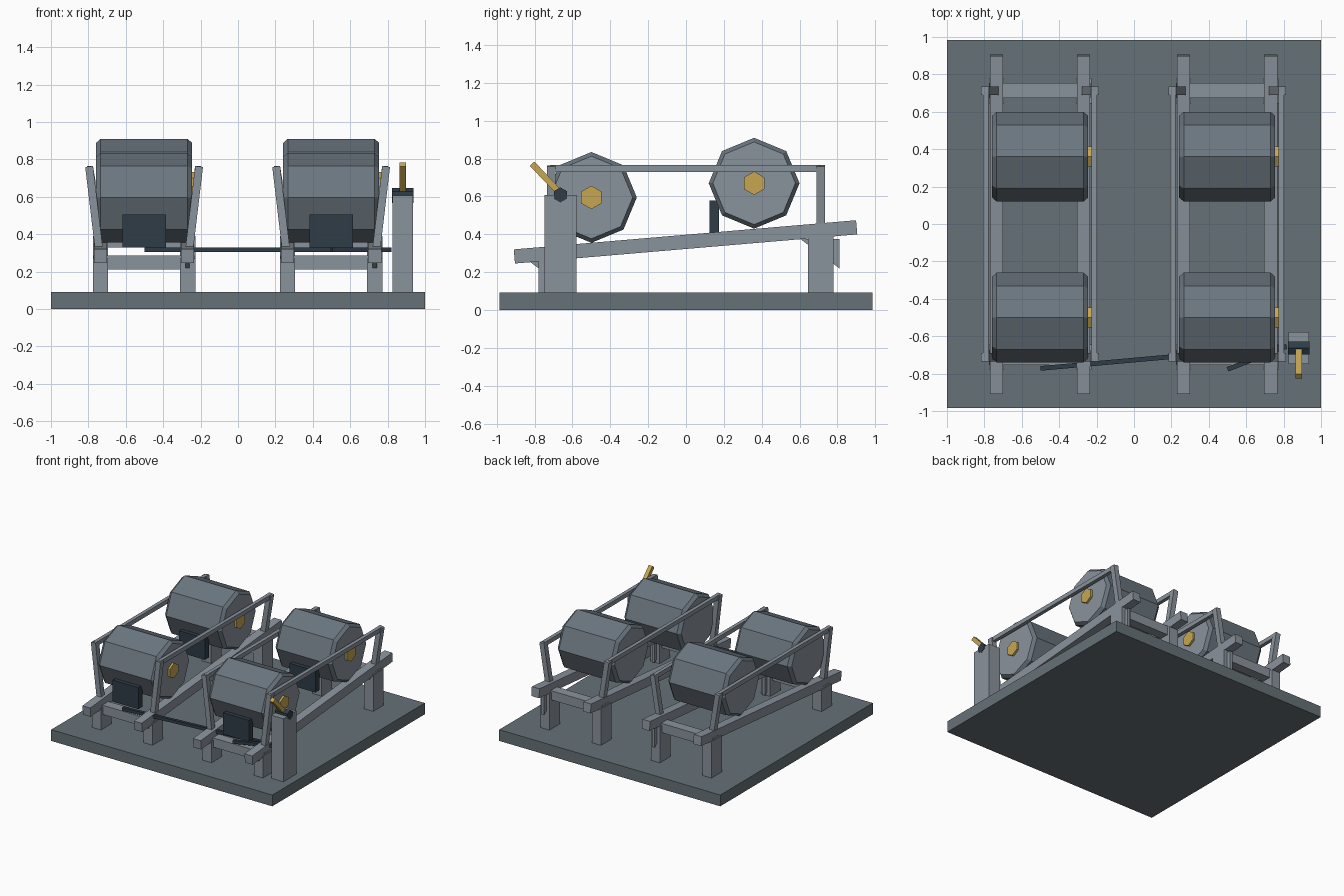
import bpy, bmesh, math
from mathutils import Vector, Matrix

if "Cube" in bpy.data.objects:
    bpy.data.objects.remove(bpy.data.objects["Cube"])


def material(name, *rgb):
    m = bpy.data.materials.new(name)
    lin = [((c / 255 + 0.055) / 1.055) ** 2.4 for c in rgb]
    m.diffuse_color = (*lin, 1)
    m.use_nodes = True
    m.node_tree.nodes["Principled BSDF"].inputs["Base Color"].default_value = m.diffuse_color
    return m


STEEL = material("light steel", 138, 147, 156)
SLATE = material("slate grey", 102, 113, 119)
SHELL = material("drum grey", 107, 118, 127)
DARK = material("dark blue grey", 47, 60, 70)
GOLD = material("brass", 198, 166, 81)


def finish(bm, name, *mats):
    bmesh.ops.recalc_face_normals(bm, faces=bm.faces)
    me = bpy.data.meshes.new(name)
    bm.to_mesh(me)
    bm.free()
    ob = bpy.data.objects.new(name, me)
    bpy.context.collection.objects.link(ob)
    for m in mats:
        me.materials.append(m)
    return ob


def box(name, mat, x0, x1, y0, y1, z0, z1):
    bm = bmesh.new()
    size = (x1 - x0, y1 - y0, z1 - z0)
    mid = ((x0 + x1) / 2, (y0 + y1) / 2, (z0 + z1) / 2)
    bmesh.ops.create_cube(bm, size=1, matrix=Matrix.Translation(mid) @ Matrix.Diagonal((*size, 1)))
    return finish(bm, name, mat)


def bar(name, mat, a, b, width, depth, side):
    """Rectangular bar from a to b; width is measured along the side direction."""
    a, b = Vector(a), Vector(b)
    axis = (b - a).normalized()
    n = axis.cross(Vector(side)).normalized()
    s = n.cross(axis)
    rot = Matrix((s, n, axis)).transposed().to_4x4()
    bm = bmesh.new()
    bmesh.ops.create_cube(bm, size=1, matrix=Matrix.Translation((a + b) / 2) @ rot
                          @ Matrix.Diagonal((width, depth, (b - a).length, 1)))
    return finish(bm, name, mat)


def loft_x(name, mats, profiles):
    """Closed solid through (x, [(y, z), ...]) cross-sections."""
    bm = bmesh.new()
    rings = [[bm.verts.new((x, y, z)) for y, z in pts] for x, pts in profiles]
    n = len(rings[0])
    for r, q in zip(rings, rings[1:]):
        for i in range(n):
            bm.faces.new((r[i], r[(i + 1) % n], q[(i + 1) % n], q[i]))
    for cap in (rings[0], rings[-1]):
        bm.faces.new(cap).material_index = len(mats) - 1
    return finish(bm, name, *mats)


def polygon(n, r, y, z):
    # regular polygon with a corner pointing up
    return [(y + r * math.sin(2 * math.pi * i / n), z + r * math.cos(2 * math.pi * i / n))
            for i in range(n)]


box("base_plate", SLATE, -1, 1, -0.985, 0.985, 0, 0.092)

for cx, tag in ((-0.502, "left"), (0.498, "right")):
    for s in (-1, 1):
        rx = cx + s * 0.233
        # sloping rail
        bar(f"{tag}_rail", STEEL, (rx, -0.907, 0.283), (rx, 0.902, 0.437), 0.07, 0.075, (1, 0, 0))
        # guard rail along the drums
        gx = cx + s * 0.29
        box(f"{tag}_guard_rail", STEEL, gx - 0.015, gx + 0.015, -0.718, 0.712, 0.73, 0.765)
        for y, zr, end in ((-0.712, 0.30, "front"), (0.712, 0.42, "back")):
            # legs and outward-leaning guard uprights
            box(f"{tag}_{end}_leg", STEEL, rx - 0.041, rx + 0.041, y - 0.067, y + 0.067, 0.09, zr - 0.03)
            bar(f"{tag}_{end}_upright", STEEL, (cx + s * 0.242, y, zr + 0.025),
                (cx + s * 0.294, y, 0.762), 0.042, 0.045, (1, 0, 0))

    for y, zr, end in ((-0.715, 0.30, "front"), (0.715, 0.42, "back")):
        # cross beam between the legs
        box(f"{tag}_{end}_cross_beam", STEEL, cx - 0.27, cx + 0.27, y - 0.04, y + 0.04, zr - 0.09, zr - 0.015)
        # triangular gusset through the leg
        tri = [(y - 0.11, zr - 0.045), (y + 0.095, zr - 0.045), (y + 0.095, zr - 0.20)]
        gx = cx + 0.232
        loft_x(f"{tag}_{end}_gusset", [STEEL], [(gx - 0.012, tri), (gx + 0.012, tri)])

    for y, z, end in ((-0.5, 0.595, "front"), (0.36, 0.67, "back")):
        # eight-sided drum with chamfered rims
        loft_x(f"{tag}_{end}_drum", [SHELL, STEEL],
               [(cx + dx, polygon(8, r, y, z)) for dx, r in
                ((-0.257, 0.218), (-0.232, 0.24), (0.232, 0.24), (0.257, 0.218))])
        # brass hub on one end
        hub = polygon(6, 0.062, y, z)
        loft_x(f"{tag}_{end}_hub", [GOLD], [(cx + 0.24, hub), (cx + 0.274, hub)])
        # stop plate in front of the drum
        zc = z - 0.178
        box(f"{tag}_{end}_stop", DARK, cx - 0.116, cx + 0.116, y - 0.237, y - 0.185, zc - 0.088, zc + 0.088)

# release rods from the control post to the front stops
bar("long_release_rod", DARK, (-0.5, -0.772, 0.317), (0.815, -0.655, 0.317), 0.025, 0.025, (0, 0, 1))
bar("short_release_rod", DARK, (0.5, -0.777, 0.317), (0.815, -0.655, 0.317), 0.025, 0.025, (0, 0, 1))

# control post with pivot and lever
box("control_post", STEEL, 0.825, 0.935, -0.748, -0.578, 0.09, 0.608)
pivot = polygon(6, 0.04, -0.664, 0.608)
loft_x("lever_pivot", [DARK], [(0.823, pivot), (0.938, pivot)])
bar("lever", GOLD, (0.881, -0.664, 0.615), (0.881, -0.813, 0.773), 0.033, 0.033, (1, 0, 0))
